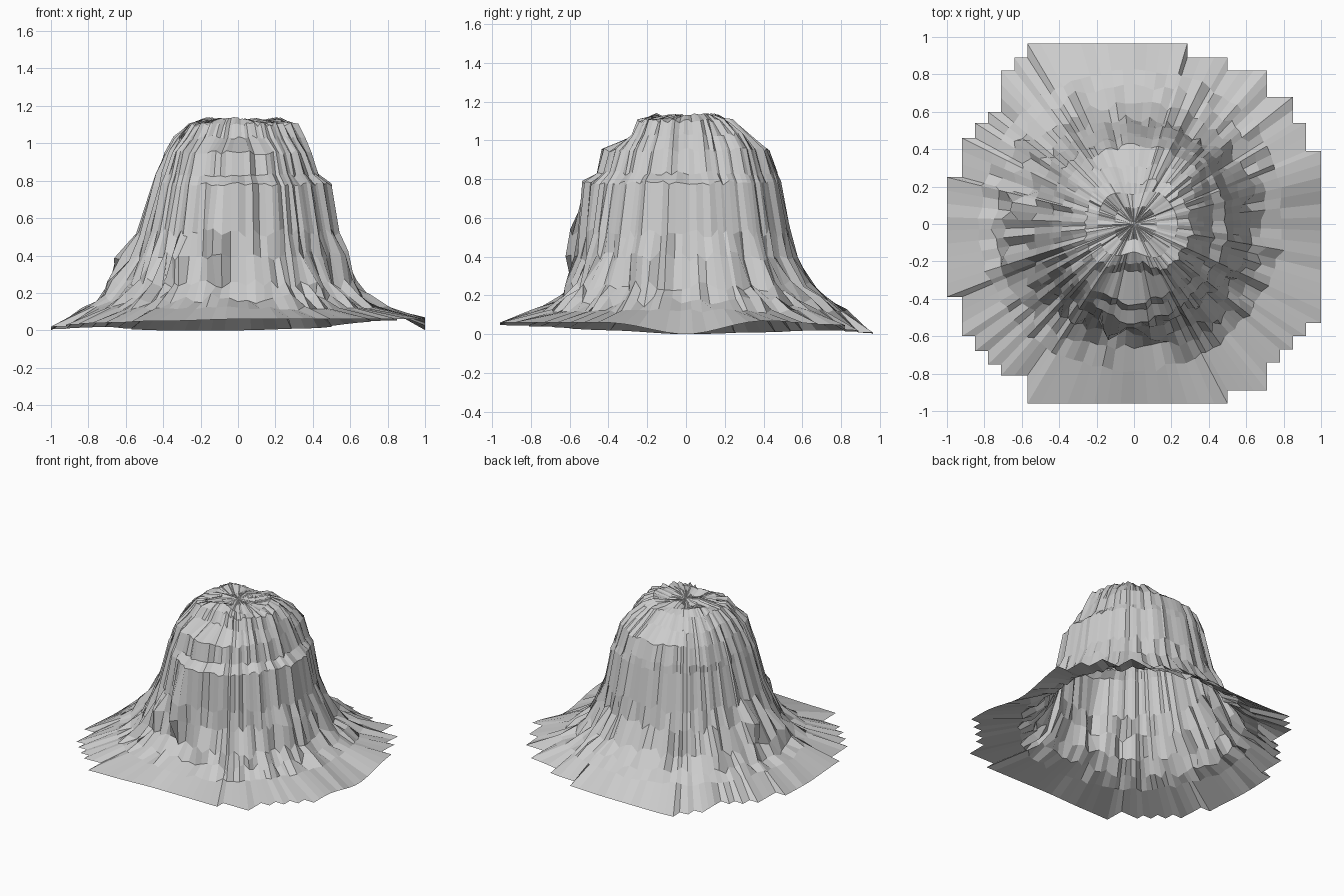
import bpy, bmesh, math, random

if "Cube" in bpy.data.objects:
    bpy.data.objects.remove(bpy.data.objects["Cube"])
random.seed(4)

# Height rings of the butte: z, then radius towards E NE N NW W SW S SE
RINGS = [
    (1.10, (.31, .29, .21, .27, .26, .28, .20, .30)),
    (1.03, (.35, .38, .30, .36, .34, .34, .24, .34)),
    (0.95, (.38, .44, .42, .42, .39, .41, .42, .40)),
    (0.83, (.43, .48, .465, .47, .44, .45, .45, .44)),
    (0.78, (.50, .50, .48, .48, .455, .47, .52, .49)),
    (0.52, (.54, .55, .525, .54, .54, .53, .54, .54)),
    (0.40, (.58, .58, .56, .58, .61, .57, .555, .57)),
    (0.25, (.63, .66, .64, .66, .69, .64, .575, .62)),
    (0.17, (.70, .75, .75, .76, .75, .73, .64, .70)),
    (0.12, (.80, .84, .82, .84, .83, .82, .78, .78)),
]
# Height of the skirt's outer rim in 16 directions, anticlockwise from E
RIM = (0, .07, .05, .01, 0, 0, .02, .01, 0, .02, .04, .05, .06, .06, .06, .06)
# Convex corners of the stepped outline, anticlockwise from E
CORNERS = [(1, .39), (.92, .54), (.85, .68), (.71, .82), (.50, .89), (.285, .965),
           (-.57, .965), (-.64, .89), (-.71, .82), (-.78, .60), (-.85, .54),
           (-.92, .46), (-1, .25), (-1, -.39), (-.92, -.60), (-.85, -.68),
           (-.78, -.75), (-.71, -.81), (-.57, -.96), (.50, -.96), (.71, -.89),
           (.78, -.74), (.85, -.67), (.92, -.60), (1, -.53)]
# Rubble spurs leaning on the wall: angle in degrees, ring index, outward push
SPURS = [(258, 5, .09), (258, 6, .08), (238, 6, .05), (285, 7, .07), (310, 7, .06),
         (172, 6, .06), (196, 7, .05), (140, 7, .06), (20, 7, .05), (338, 6, .05)]


def around(values, a):
    """Blend a list of values spaced evenly round the circle."""
    f = (a / math.tau % 1) * len(values)
    i = int(f)
    t = f - i
    t = t * t * (3 - 2 * t)
    return values[i % len(values)] * (1 - t) + values[(i + 1) % len(values)] * t


def stepped_outline():
    """Turn the convex corners into a staircase, splitting long edges."""
    pts = []
    for i, (x, y) in enumerate(CORNERS):
        nx, ny = CORNERS[(i + 1) % len(CORNERS)]
        pts.append((x, y))
        if x != nx and y != ny:
            inner = [(x, ny), (nx, y)]
            pts.append(min(inner, key=lambda p: math.hypot(*p)))
    out = []
    for i, (x, y) in enumerate(pts):
        nx, ny = pts[(i + 1) % len(pts)]
        n = max(1, round(math.hypot(nx - x, ny - y) / .072))
        out += [(x + (nx - x) * k / n, y + (ny - y) * k / n) for k in range(n)]
    return out


outline = stepped_outline()
angles = [math.atan2(y, x) for x, y in outline]
N = len(angles)
flutes = [random.uniform(-.014, .014) for _ in angles]   # vertical wall grooves

bm = bmesh.new()
loops = []

# Crown
for frac, z in ((.4, 1.118), (.75, 1.122)):
    loops.append([bm.verts.new((around(RINGS[0][1], a) * frac * math.cos(a),
                                around(RINGS[0][1], a) * frac * math.sin(a),
                                z + .014 * math.sin(3 * a + 9 * frac) + random.uniform(-.005, .005)))
                  for a in angles])

# Walls and rubble slope
for k, (z, radii) in enumerate(RINGS):
    ring = []
    rough = .025 if 6 <= k <= 8 else .006
    for a, flute in zip(angles, flutes):
        r = around(radii, a) + flute + random.uniform(-rough, rough)
        for deg, ring_id, push in SPURS:
            off = abs((math.degrees(a) - deg + 180) % 360 - 180)
            if ring_id == k:
                r += push * max(0, 1 - off / 8)
        dz = random.uniform(-.03, .03) if 5 <= k <= 8 else random.uniform(-.012, .012)
        ring.append(bm.verts.new((r * math.cos(a), r * math.sin(a), z + dz)))
    loops.append(ring)

# Skirt rim
loops.append([bm.verts.new((x, y, around(RIM, a))) for (x, y), a in zip(outline, angles)])

for top, low in zip(loops, loops[1:]):
    for i in range(N):
        j = (i + 1) % N
        bm.faces.new((top[i], low[i], low[j], top[j]))
centre = bm.verts.new((0, 0, 1.12))
for i in range(N):
    bm.faces.new((centre, loops[0][i], loops[0][(i + 1) % N]))

mesh = bpy.data.meshes.new("rock_butte")
bm.to_mesh(mesh)
bm.free()
bpy.context.collection.objects.link(bpy.data.objects.new("rock_butte", mesh))
